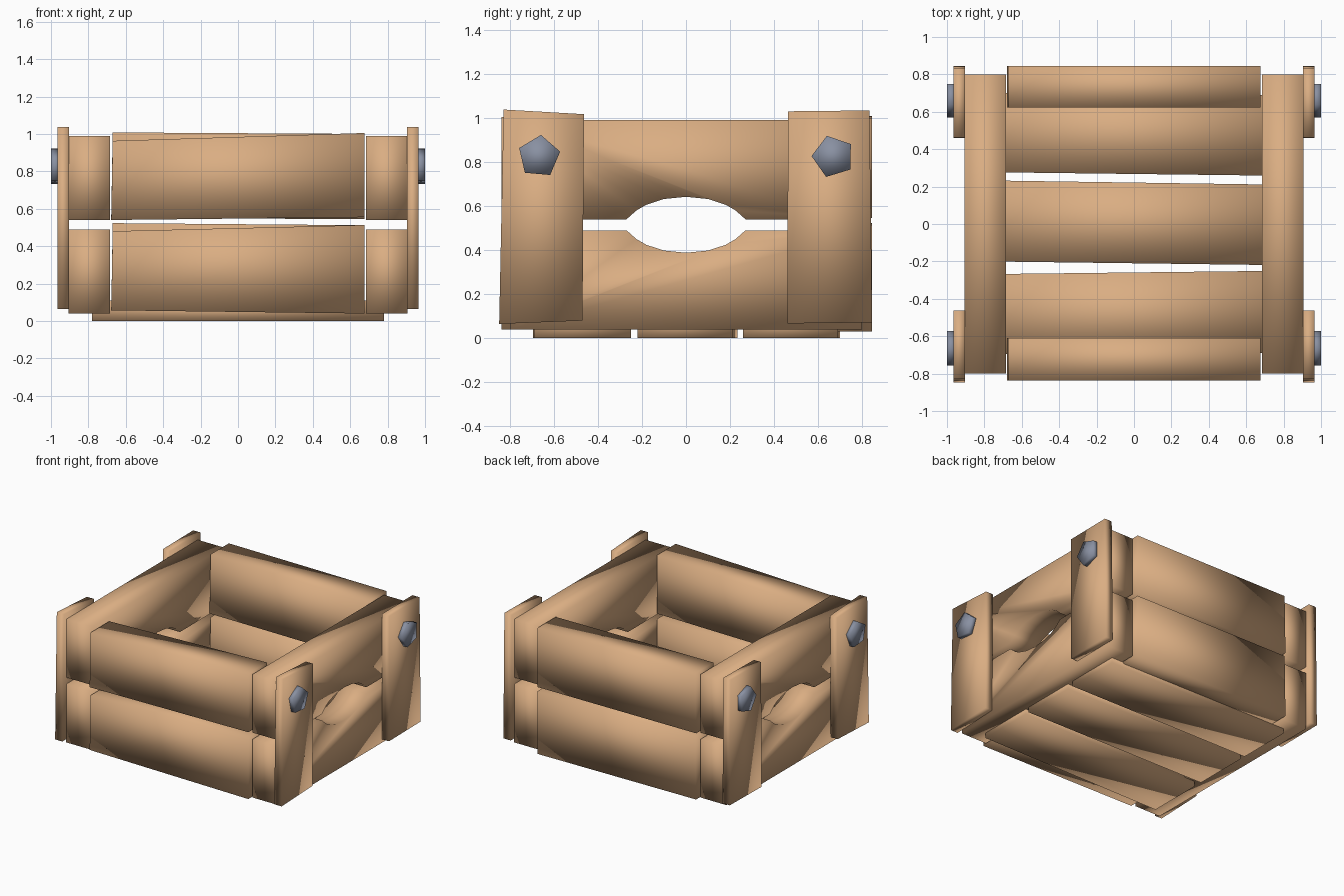
import bpy, bmesh, math

if "Cube" in bpy.data.objects:
    bpy.data.objects.remove(bpy.data.objects["Cube"])


def material(name, rgb):
    m = bpy.data.materials.new(name)
    m.diffuse_color = (*rgb, 1)
    m.use_nodes = True
    m.node_tree.nodes["Principled BSDF"].inputs["Base Color"].default_value = m.diffuse_color
    return m


WOOD = material("light_wood", (0.70, 0.42, 0.225))
STEEL = material("grey_steel", (0.25, 0.28, 0.36))

# Where the outline's (u, v) and the depth w go
AXES = {"x": lambda u, v, w: (w, u, v),
        "y": lambda u, v, w: (u, w, v),
        "z": lambda u, v, w: (u, v, w)}


def prism(name, outline, axis, w0, w1, mat):
    """Extrude a closed outline along an axis, with soft hand-made shading."""
    bm = bmesh.new()
    place = AXES[axis]
    a = [bm.verts.new(place(u, v, w0)) for u, v in outline]
    b = [bm.verts.new(place(u, v, w1)) for u, v in outline]
    bm.faces.new(a)
    bm.faces.new(b[::-1])
    n = len(outline)
    for i in range(n):
        j = (i + 1) % n
        bm.faces.new((a[i], a[j], b[j], b[i]))
    bmesh.ops.recalc_face_normals(bm, faces=bm.faces)
    for f in bm.faces:
        f.smooth = True
    me = bpy.data.meshes.new(name)
    bm.to_mesh(me)
    bm.free()
    me.materials.append(mat)
    ob = bpy.data.objects.new(name, me)
    bpy.context.collection.objects.link(ob)
    return ob


# Side boards with half of the hand hole cut in each
arc = [(-0.27, 0), (-0.225, 0.04), (-0.18, 0.066), (-0.1, 0.092), (0, 0.102),
       (0.1, 0.092), (0.18, 0.066), (0.225, 0.04), (0.27, 0)]
upper = [(-0.8, 0.99), (-0.8, 0.54)] + [(y, 0.54 + h) for y, h in arc] + [(0.8, 0.54), (0.8, 0.99)]
lower = [(y, 1.03 - z) for y, z in upper]
for side, x0 in (("left", -0.905), ("right", 0.685)):
    prism(side + "_upper_board", upper, "x", x0, x0 + 0.22, WOOD)
    prism(side + "_lower_board", lower, "x", x0, x0 + 0.22, WOOD)

# Front and back boards, slightly uneven: z at left bottom, right bottom, right top, left top
boards = {"front_upper_board": (-0.838, -0.61, 0.54, 0.555, 1.005, 0.963),
          "front_lower_board": (-0.838, -0.61, 0.057, 0.04, 0.513, 0.48),
          "back_upper_board": (0.622, 0.845, 0.55, 0.545, 1.0, 1.008),
          "back_lower_board": (0.622, 0.845, 0.04, 0.03, 0.512, 0.523)}
for name, (y0, y1, lb, rb, rt, lt) in boards.items():
    prism(name, [(-0.678, lb), (0.675, rb), (0.675, rt), (-0.67, lt)], "y", y0, y1, WOOD)

# Floor slats: y at left low, right low, right high, left high
slats = [(-0.695, -0.69, -0.25, -0.268), (-0.2, -0.22, 0.21, 0.233), (0.277, 0.258, 0.69, 0.7)]
for i, (a, b, c, d) in enumerate(slats):
    prism(f"floor_slat_{i + 1}", [(-0.78, a), (0.78, b), (0.78, c), (-0.78, d)], "z", 0, 0.11, WOOD)

# Corner posts and five-sided bolts on both sides
front_post = [(-0.848, 0.065), (-0.47, 0.08), (-0.463, 1.017), (-0.828, 1.038)]
back_post = [(0.46, 0.067), (0.845, 0.072), (0.833, 1.034), (0.463, 1.03)]
for side, s in (("left", -1), ("right", 1)):
    for end, post, yc, turn in (("front", front_post, -0.667, 85), ("back", back_post, 0.668, 107)):
        prism(f"{side}_{end}_post", post, "x", s * 0.903, s * 0.965, WOOD)
        ring = [(yc + 0.098 * math.cos(math.radians(turn + 72 * k)),
                 0.825 + 0.098 * math.sin(math.radians(turn + 72 * k))) for k in range(5)]
        prism(f"{side}_{end}_bolt", ring, "x", s * 0.955, s * 1.0, STEEL)
